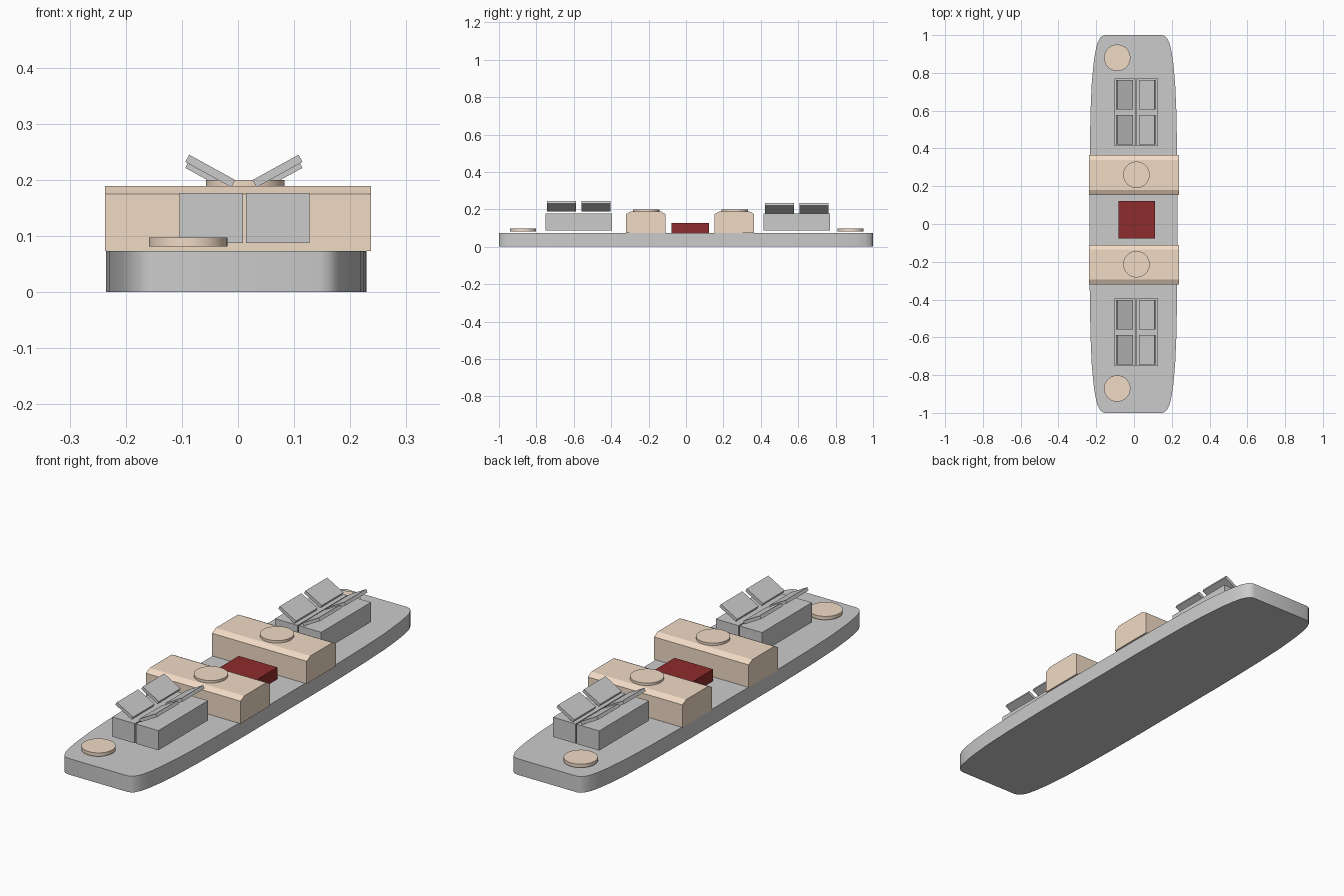
import bpy, bmesh, math
from mathutils import Matrix

if "Cube" in bpy.data.objects:
    bpy.data.objects.remove(bpy.data.objects["Cube"])


def material(name, colour):
    m = bpy.data.materials.new(name)
    m.diffuse_color = (*colour, 1)
    m.use_nodes = True
    m.node_tree.nodes["Principled BSDF"].inputs["Base Color"].default_value = m.diffuse_color
    return m


TAN = material("tan", (0.88, 0.71, 0.56))
RED = material("dark_red", (0.27, 0.025, 0.025))


def finish(name, bm, mat=None, smooth=False):
    bmesh.ops.recalc_face_normals(bm, faces=bm.faces)
    mesh = bpy.data.meshes.new(name)
    bm.to_mesh(mesh)
    bm.free()
    ob = bpy.data.objects.new(name, mesh)
    bpy.context.collection.objects.link(ob)
    if mat:
        mesh.materials.append(mat)
    if smooth:
        bpy.ops.object.select_all(action='DESELECT')
        ob.select_set(True)
        bpy.context.view_layer.objects.active = ob
        bpy.ops.object.shade_smooth_by_angle(angle=math.radians(30))
    return ob


def box(name, centre, size, mat=None, tilt=0):
    bm = bmesh.new()
    m = (Matrix.Translation(centre) @ Matrix.Rotation(tilt, 4, 'Y')
         @ Matrix.Diagonal((*size, 1)))
    bmesh.ops.create_cube(bm, size=1, matrix=m)
    return finish(name, bm, mat)


def disc(name, x, y, z0, z1, r=0.07):
    bm = bmesh.new()
    bmesh.ops.create_cone(bm, cap_ends=True, segments=48, radius1=r, radius2=r,
                          depth=z1 - z0,
                          matrix=Matrix.Translation((x, y, (z0 + z1) / 2)))
    return finish(name, bm, TAN, True)


def prism(name, points, direction, mat=None, smooth=False):
    bm = bmesh.new()
    face = bm.faces.new([bm.verts.new(p) for p in points])
    new = bmesh.ops.extrude_face_region(bm, geom=[face], use_keep_orig=True)
    bmesh.ops.translate(bm, vec=direction,
                        verts=[v for v in new["geom"] if isinstance(v, bmesh.types.BMVert)])
    return finish(name, bm, mat, smooth)


# Hull: long slab with rounded ends
corner = [(0.228, 0.45), (0.225, 0.6), (0.219, 0.74), (0.209, 0.85), (0.200, 0.91),
          (0.190, 0.955), (0.175, 0.985), (0.162, 0.996), (0.148, 1.0)]
corner = [(0.232, 0.3)] + [(x + 0.002, y) for x, y in corner]
q1 = corner
q2 = [(-x, y) for x, y in reversed(corner)]
q3 = [(-x, -y) for x, y in corner]
q4 = [(x, -y) for x, y in reversed(corner)]
prism("hull", [(x - 0.003, y, 0) for x, y in q1 + q2 + q3 + q4], (0, 0, 0.073), smooth=True)

# Raised cross blocks with chamfered tops, each carrying a round cap
for tag, y0, y1 in (("front", -0.32, -0.11), ("back", 0.153, 0.364)):
    profile = [(y0, 0.073), (y1, 0.073), (y1, 0.175), (y1 - 0.026, 0.189),
               (y0 + 0.026, 0.189), (y0, 0.175)]
    prism(tag + "_block", [(-0.237, y, z) for y, z in profile], (0.474, 0, 0), TAN)
    disc(tag + "_block_cap", 0.013, (y0 + y1) / 2 + 0.002, 0.188, 0.2)

# Central red box
box("red_box", (0.015, 0.022, 0.0995), (0.193, 0.2, 0.053), RED)

# End discs hovering just over the deck
disc("front_end_disc", -0.089, -0.871, 0.081, 0.097)
disc("back_end_disc", -0.089, 0.88, 0.081, 0.097)

# Twin hold boxes with opened hatch panels
for tag, yc, drop in (("front", -0.573, 0), ("back", 0.592, 0.0105)):
    for side, xb, xp, tilt in (("left", -0.048, -0.0495, 28.8), ("right", 0.0705, 0.0705, -28.8)):
        box(f"{tag}_{side}_hold", (xb, yc, 0.1325), (0.113, 0.356, 0.089))
        for n, dy in ((1, -0.0925), (2, 0.0925)):
            box(f"{tag}_{side}_hatch_{n}", (xp, yc + dy, 0.216 - drop),
                (0.0935, 0.155, 0.0147), tilt=math.radians(tilt))
